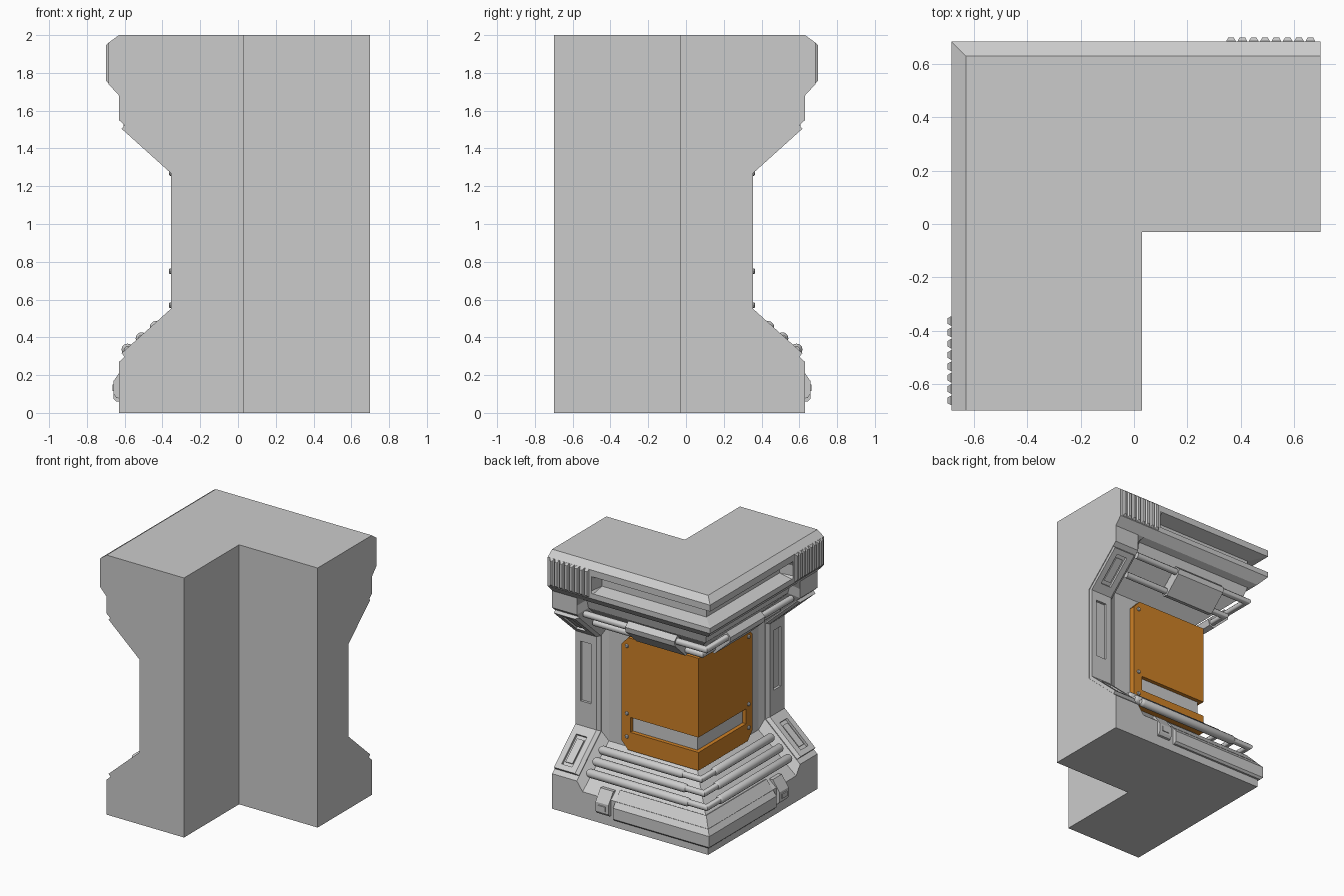
import bpy, bmesh, math

if "Cube" in bpy.data.objects:
    bpy.data.objects.remove(bpy.data.objects["Cube"])

orange = bpy.data.materials.new("orange_paint")
orange.diffuse_color = (0.62, 0.22, 0.02, 1)
orange.use_nodes = True
orange.node_tree.nodes["Principled BSDF"].inputs["Base Color"].default_value = orange.diffuse_color


def ring(prof, x):
    """Profile (outward, z) placed across the +y wall at x."""
    return [(x, d, z) for d, z in prof]


def corner(prof):
    """Profile mitred on the outer corner."""
    return [(-d, d, z) for d, z in prof]


def flip(r):
    """Reflect a ring from the +y wall onto the -x wall."""
    return [(-y, -x, z) for x, y, z in r]


def wrap(*rings, prof):
    """Rings going along one wall, round the corner and back."""
    rings = list(rings)
    return rings + [corner(prof)] + [flip(r) for r in reversed(rings)]


def sweep(prof, x):
    return wrap(ring(prof, x), prof=prof)


def both(*lofts):
    """Each loft plus its reflection on the other wall."""
    return [l for l in lofts] + [[flip(r) for r in l] for l in lofts]


def prism(prof, x0, x1):
    return [ring(prof, x0), ring(prof, x1)]


def make(name, lofts, mat=None, smooth=False):
    bm = bmesh.new()
    for rings in lofts:
        vs = [[bm.verts.new(p) for p in r] for r in rings]
        n = len(vs[0])
        for a, b in zip(vs, vs[1:]):
            for i in range(n):
                j = (i + 1) % n
                bm.faces.new((a[i], a[j], b[j], b[i]))
        bm.faces.new(vs[0])
        bm.faces.new(vs[-1][::-1])
    bmesh.ops.recalc_face_normals(bm, faces=bm.faces)
    me = bpy.data.meshes.new(name)
    bm.to_mesh(me)
    bm.free()
    ob = bpy.data.objects.new(name, me)
    bpy.context.collection.objects.link(ob)
    if mat:
        me.materials.append(mat)
    if smooth:
        bpy.ops.object.select_all(action='DESELECT')
        ob.select_set(True)
        bpy.context.view_layer.objects.active = ob
        bpy.ops.object.shade_smooth_by_angle(angle=math.radians(40))
    return ob


def circle(d, z, r, n=12):
    return [(d + r * math.cos(2 * math.pi * i / n), z + r * math.sin(2 * math.pi * i / n)) for i in range(n)]


def capsule(d, z, r, x0, x1, e=0.02):
    return [ring(circle(d, z, k), x) for k, x in
            ((r * .55, x0), (r * .9, x0 - e * .6), (r, x0 - e), (r, x1 + e), (r * .9, x1 + e * .6), (r * .55, x1))]


def strip(poly, t):
    """Closed profile: polyline thickened outward by t, sunk a little inward."""
    out, inn = [], []
    for i, (d, z) in enumerate(poly):
        ns = []
        for a, b in ((i - 1, i), (i, i + 1)):
            if a >= 0 and b < len(poly):
                dd, dz = poly[b][0] - poly[a][0], poly[b][1] - poly[a][1]
                l = math.hypot(dd, dz)
                ns.append((dz / l, -dd / l))
        nx, nz = sum(n[0] for n in ns), sum(n[1] for n in ns)
        l = math.hypot(nx, nz)
        nx, nz = nx / l, nz / l
        c = nx * ns[0][0] + nz * ns[0][1]
        out.append((d + nx * t / c, z + nz * t / c))
        inn.append((d - nx * .01, z - nz * .01))
    return out + inn[::-1]


def rect(d0, d1, z0, z1):
    return [(d0, z0), (d1, z0), (d1, z1), (d0, z1)]


# Wall body: L-shaped loft, end profile blends into a deeper middle profile
head = [(.685, 1.74), (.685, 1.78), (.685, 1.80), (.685, 1.88), (.685, 1.91), (.685, 1.96), (.63, 2), (-.03, 2)]
groove = head[:2] + [(.58, 1.80), (.58, 1.88)] + head[4:]
end = [(-.03, 0), (.63, 0), (.63, .27), (.33, .54), (.33, 1.28), (.63, 1.55), (.63, 1.62), (.63, 1.68)]
mid = [(-.03, 0), (.63, 0), (.63, .20), (.31, .47), (.31, 1.36), (.56, 1.59), (.58, 1.66), (.63, 1.68)]
make("corner_wall_body", [wrap(ring(end + head, .7), ring(end + head, .49), ring(mid + head, .44),
                               ring(mid + head, .325), ring(mid + groove, .31), prof=mid + groove)])

# Ribs at the cornice ends
ribs = []
for i in range(8):
    x = .364 + i * .0425
    ribs.append([[(x + s * w, d, z) for s, z in ((-1, z0), (1, z0), (1, z1), (-1, z1))]
                 for w, d, z0, z1 in ((.018, .675, 1.745, 1.96), (.018, .686, 1.745, 1.96), (.010, .70, 1.76, 1.945))])
make("cornice_ribs", both(*ribs))

# End frames: base strip, two raised rails and cross pieces leaving inset slots
line = [(.60, .297), (.33, .54), (.33, 1.28), (.60, 1.523)]
cross = [[(.60, .297), (.57, .324)], [(.39, .486), (.33, .54), (.33, .74)],
         [(.33, 1.20), (.33, 1.28), (.39, 1.334)], [(.57, 1.496), (.60, 1.523)]]
make("end_frames", both(prism(strip(line, .006), .51, .69),
                        [ring(strip(line, .006), .49), ring(strip(line, .025), .515), ring(strip(line, .025), .56)],
                        prism(strip(line, .025), .65, .695),
                        *[prism(strip(c, .025), .56, .65) for c in cross]))
make("slope_inset_plates", both(prism(strip([(.55, .342), (.41, .468)], .016)[::-1], .575, .635),
                                prism(strip([(.41, 1.352), (.55, 1.478)], .016), .575, .635)))

# Orange armour panel wrapping the corner, with a slot across it
tall = rect(.30, .355, .47, 1.335)
make("orange_panel", both([ring(rect(.30, .355, .53, 1.275), .30), ring(tall, .245), ring(tall, .225)])
     + [sweep(rect(.30, .355, .725, 1.335), .225), sweep(rect(.30, .355, .47, .61), .225)], orange)
make("slot_backing", [sweep(rect(.30, .325, .60, .73), .23)])

# Panel bolts
bolts = []
for z in (1.27, .75, .57):
    bolts.append([[(.255 + r * math.cos(a * math.pi / 4), d, z + r * math.sin(a * math.pi / 4)) for a in range(8)]
                  for r, d in ((.015, .35), (.015, .36), (.010, .366))])
make("panel_bolts", both(*bolts))

# Lower pipes: thick sleeves joined by thin mitred elbows
elbows, sleeves = [], []
for d, z in ((.585, .335), (.51, .395), (.435, .455)):
    elbows.append(sweep(circle(d, z, .023), .30))
    sleeves.append(capsule(d, z, .032, .43, -d + .14))
make("lower_pipe_elbows", elbows, smooth=True)
make("lower_pipe_sleeves", both(*sleeves), smooth=True)

# Upper pipes and the clamp joining them
make("upper_pipes", [sweep(circle(d, z, .024), .46) for d, z in ((.575, 1.545), (.46, 1.435))], smooth=True)
clamp = [(.42, 1.45), (.435, 1.405), (.475, 1.395), (.605, 1.515), (.612, 1.555), (.575, 1.59)]
make("upper_pipe_clamp", both(prism(clamp, .09, -.33)))

# Base corner plate and clips
plate = [(.60, .06), (.645, .06), (.66, .075), (.66, .16), (.575, .268), (.54, .25)]
make("base_corner_plate", [sweep(plate, .16)])
clip = [(.60, .07), (.645, .08), (.658, .10), (.658, .17), (.60, .255), (.55, .25)]
pad = [(.62, .11), (.664, .115), (.664, .15), (.62, .16)]
make("base_clips", both(prism(clip, .20, .31), prism(pad, .225, .285)))
